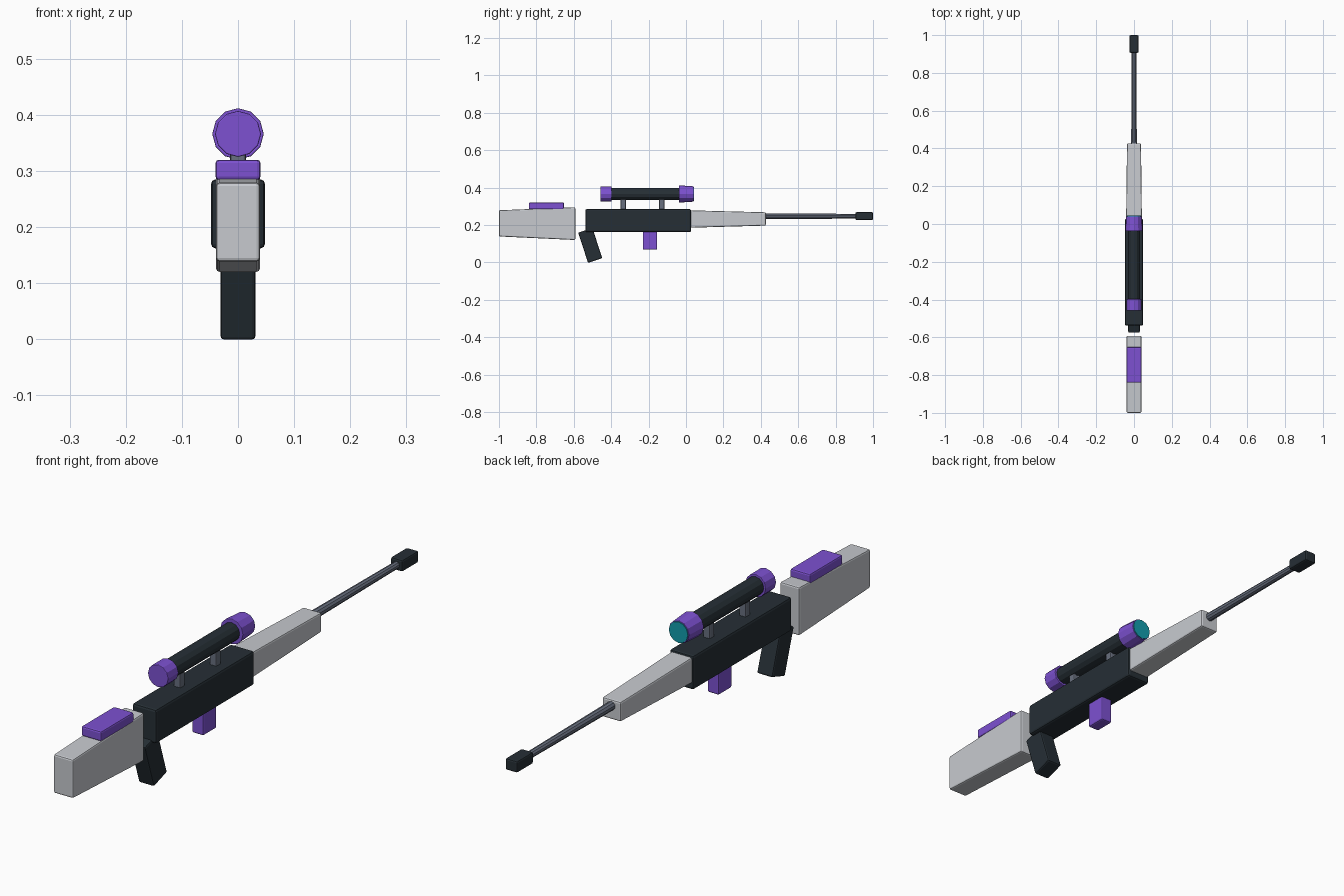
import bpy, bmesh, math
from mathutils import Matrix

if "Cube" in bpy.data.objects:
    bpy.data.objects.remove(bpy.data.objects["Cube"])


def material(name, rgb):
    m = bpy.data.materials.new(name)
    m.diffuse_color = (*[(c / 255) ** 2.2 for c in rgb], 1)
    m.use_nodes = True
    m.node_tree.nodes["Principled BSDF"].inputs["Base Color"].default_value = m.diffuse_color
    return m


dark = material("charcoal", (42, 50, 56))
light = material("light grey", (198, 201, 206))
steel = material("steel grey", (104, 111, 126))
purple = material("purple", (124, 82, 208))
cyan = material("lens cyan", (26, 156, 172))


def finish(name, bm, mat, bevel):
    bmesh.ops.recalc_face_normals(bm, faces=bm.faces)
    me = bpy.data.meshes.new(name)
    bm.to_mesh(me)
    bm.free()
    me.materials.append(mat)
    ob = bpy.data.objects.new(name, me)
    bpy.context.collection.objects.link(ob)
    if bevel:
        b = ob.modifiers.new("bevel", 'BEVEL')
        b.width, b.segments = bevel, 2
        b.limit_method, b.angle_limit = 'ANGLE', math.radians(50)
    return ob


def block(name, mat, back, front, bevel=0.006):
    """Box lofted between two end sections, each (y, half width, z low, z high)."""
    bm = bmesh.new()
    rings = [[bm.verts.new((x, y, z)) for x, z in
              ((-w, lo), (w, lo), (w, hi), (-w, hi))]
             for y, w, lo, hi in (back, front)]
    a, b = rings
    bm.faces.new(a)
    bm.faces.new(b)
    for i in range(4):
        j = (i + 1) % 4
        bm.faces.new((a[i], a[j], b[j], b[i]))
    return finish(name, bm, mat, bevel)


def tube(name, mat, y0, y1, z, r0, r1, sides=12, bevel=0):
    """Cylinder or cone lying along y."""
    bm = bmesh.new()
    turn = Matrix.Translation((0, (y0 + y1) / 2, z)) @ Matrix.Rotation(-math.pi / 2, 4, 'X')
    bmesh.ops.create_cone(bm, cap_ends=True, segments=sides, radius1=r0,
                          radius2=r1, depth=y1 - y0, matrix=turn)
    return finish(name, bm, mat, bevel)


# Stock and cheek rest
block("stock", light, (-1.0, 0.039, 0.139, 0.279), (-0.592, 0.039, 0.12, 0.295))
block("cheek_rest", purple, (-0.84, 0.04, 0.284, 0.32), (-0.652, 0.04, 0.284, 0.32))

# Body, forend and magazine
block("receiver", dark, (-0.538, 0.048, 0.162, 0.285), (0.027, 0.048, 0.162, 0.285), 0.008)
block("forend", light, (0.0, 0.042, 0.185, 0.279), (0.427, 0.037, 0.197, 0.268))
block("magazine", purple, (-0.231, 0.023, 0.068, 0.18), (-0.154, 0.023, 0.068, 0.18))

# Slanted grip
grip = block("grip", dark, (-0.04, 0.031, -0.085, 0.085), (0.04, 0.031, -0.085, 0.085))
grip.location = (0, -0.512, 0.091)
grip.rotation_euler.x = math.radians(18)

# Barrel and muzzle
tube("barrel", steel, 0.40, 0.92, 0.247, 0.016, 0.0125, 10)
block("muzzle", dark, (0.906, 0.024, 0.227, 0.269), (1.0, 0.024, 0.227, 0.269))

# Scope with end rings, lens and mounts
SCOPE_Z = 0.366
tube("scope_tube", dark, -0.42, 0.0, SCOPE_Z, 0.033, 0.033)
tube("scope_rear_ring", purple, -0.458, -0.398, SCOPE_Z, 0.041, 0.041, 12, 0.002)
tube("scope_front_ring", purple, -0.037, 0.041, SCOPE_Z, 0.046, 0.041, 12, 0.002)
tube("scope_lens", cyan, 0.036, 0.044, SCOPE_Z, 0.038, 0.038)
for label, y in (("rear", -0.336), ("front", -0.13)):
    block(f"scope_mount_{label}", steel, (y - 0.014, 0.014, 0.275, 0.345),
          (y + 0.014, 0.014, 0.275, 0.345), 0.004)
